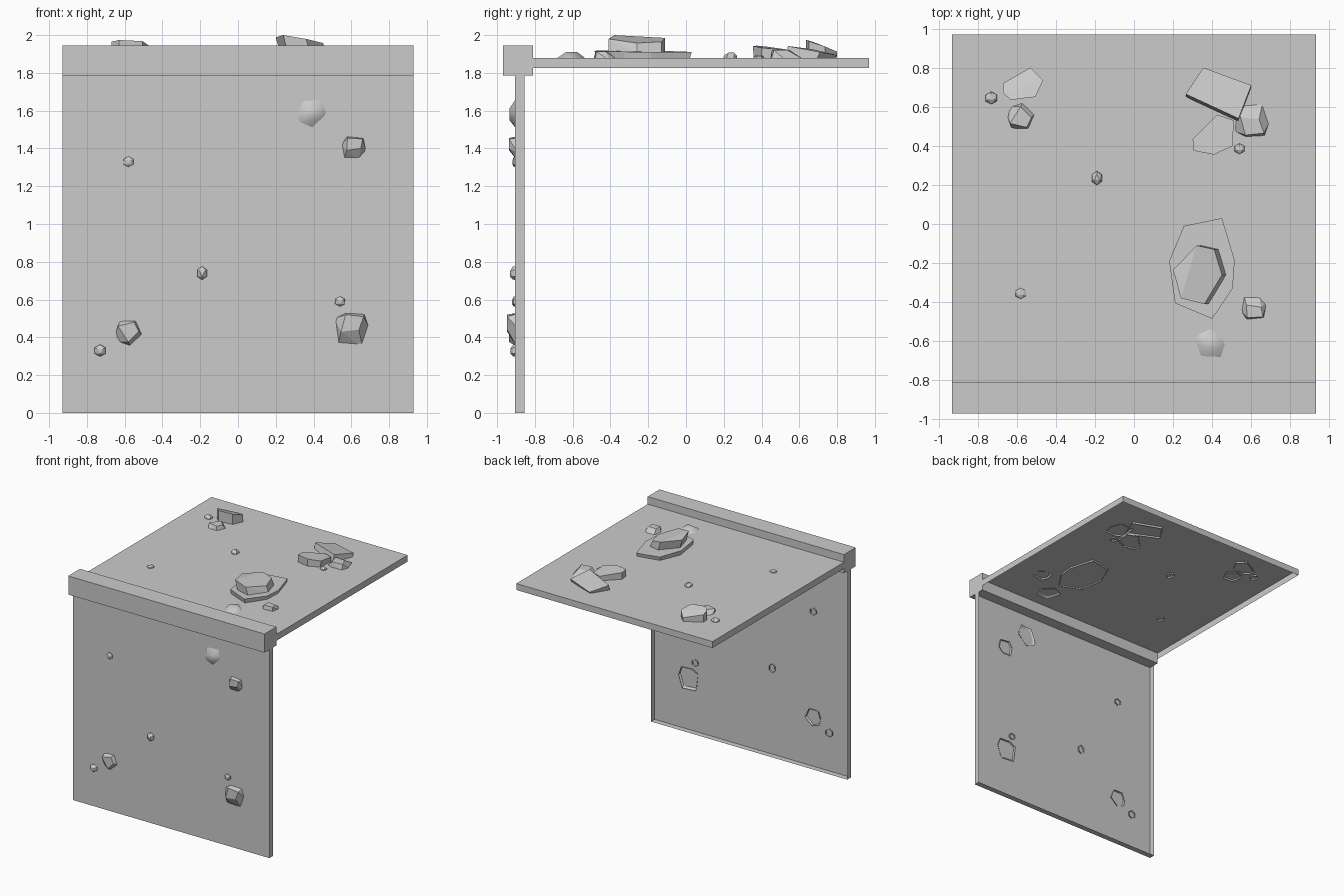
import bpy, bmesh, math
from mathutils import Vector

if "Cube" in bpy.data.objects:
    bpy.data.objects.remove(bpy.data.objects["Cube"])


def finish(name, bm, smooth=False):
    bmesh.ops.recalc_face_normals(bm, faces=bm.faces[:])
    me = bpy.data.meshes.new(name)
    bm.to_mesh(me)
    bm.free()
    for p in me.polygons:
        p.use_smooth = smooth
    ob = bpy.data.objects.new(name, me)
    bpy.context.collection.objects.link(ob)
    return ob


def box(name, lo, hi, open_dir=None):
    """Box between two corners, optionally without the side facing open_dir."""
    bm = bmesh.new()
    bmesh.ops.create_cube(bm, size=1)
    lo, hi = Vector(lo), Vector(hi)
    for v in bm.verts:
        v.co = Vector([(lo[i] + hi[i]) / 2 + v.co[i] * (hi[i] - lo[i]) for i in range(3)])
    bm.normal_update()
    if open_dir:
        d = Vector(open_dir)
        bmesh.ops.delete(bm, geom=[f for f in bm.faces if f.normal.dot(d) > 0.9],
                         context='FACES_ONLY')
    return finish(name, bm)


WALL_Y, ROOF_Z, SINK = -0.905, 1.88, 0.013


def on_wall(u, v, h):
    return (u, WALL_Y - h, v)


def on_roof(u, v, h):
    return (u, 0.975 - v, ROOF_Z + h)


def on_roof_xy(u, v, h):
    return (u, v, ROOF_Z + h)


def rock(name, points, place, smooth=False):
    """Convex chunk from (u, v, height) points, open underneath."""
    bm = bmesh.new()
    for p in points:
        bm.verts.new(place(*p))
    res = bmesh.ops.convex_hull(bm, input=bm.verts[:])
    loose = [v for v in bm.verts if not v.link_faces]
    bmesh.ops.delete(bm, geom=loose, context='VERTS')
    bmesh.ops.dissolve_limit(bm, angle_limit=math.radians(4), verts=bm.verts[:], edges=bm.edges[:])
    bmesh.ops.recalc_face_normals(bm, faces=bm.faces[:])
    bm.normal_update()
    out = (Vector(place(0, 0, 1)) - Vector(place(0, 0, 0))).normalized()
    base = [f for f in bm.faces if f.normal.dot(out) < -0.99]
    bmesh.ops.delete(bm, geom=base, context='FACES_ONLY')
    return finish(name, bm, smooth)


def chunk(base, top, h):
    return [(u, v, -SINK) for u, v in base] + [(u, v, h) for u, v in top]


def pebble(u, v, ru, rv, h):
    ring = [(math.cos(a), math.sin(a)) for a in [0.5 + i * math.tau / 6 for i in range(6)]]
    pts = [(u + ru * c, v + rv * s, -SINK) for c, s in ring]
    pts += [(u + ru * c * 0.9, v + rv * s * 0.9, h * 0.45) for c, s in ring]
    return pts + [(u + ru * 0.5 * c, v + rv * 0.5 * s, h) for c, s in ring[::2]]


# Panels (open shells) and corner beam
box("front_wall", (-0.93, WALL_Y, 0), (0.93, -0.855, 1.79), (0, 1, 0))
box("top_slab", (-0.93, -0.81, 1.825), (0.93, 0.97, ROOF_Z), (0, 0, -1))
box("corner_beam", (-0.93, -0.97, 1.785), (0.93, -0.81, 1.945))

# Stones that repeat on both panels
shared = {
    "stone_low_right": chunk(
        [(.51, .50), (.53, .355), (.66, .345), (.695, .45), (.67, .525), (.57, .53)],
        [(.545, .43), (.64, .44), (.665, .51), (.57, .52)], .042),
    "stone_low_left": chunk(
        [(-.65, .42), (-.625, .49), (-.54, .49), (-.505, .41), (-.57, .35), (-.64, .375)],
        [(-.635, .46), (-.55, .48), (-.525, .43), (-.58, .375)], .032),
    "stone_high": chunk(
        [(.30, 1.56), (.34, 1.67), (.45, 1.675), (.48, 1.58), (.39, 1.495), (.31, 1.53)],
        [(.35, 1.60), (.43, 1.61), (.40, 1.55)], .03),
    "stone_high_right": chunk(
        [(.545, 1.42), (.575, 1.465), (.665, 1.455), (.68, 1.38), (.64, 1.335), (.56, 1.335)],
        [(.58, 1.455), (.66, 1.45), (.65, 1.40), (.575, 1.39)], .032),
    "pebble_high_left": pebble(-.58, 1.33, .032, .03, .014),
    "pebble_middle": pebble(-.19, .74, .031, .038, .027),
    "pebble_low_left": pebble(-.73, .33, .036, .034, .025),
    "pebble_low_right": pebble(.54, .59, .031, .029, .016),
}
for side, place in (("wall", on_wall), ("top", on_roof)):
    for name, pts in shared.items():
        rock(side + "_" + name, pts, place, smooth=(name == "stone_high"))


def slab_rock(name, tops, bottom=-SINK, scale=0.96, shift=(0, 0)):
    """Tilted slab: top outline with heights above a slightly smaller base."""
    cu = sum(p[0] for p in tops) / len(tops)
    cv = sum(p[1] for p in tops) / len(tops)
    base = [(cu + (u - cu) * scale + shift[0], cv + (v - cv) * scale + shift[1], bottom)
            for u, v, h in tops]
    rock(name, tops + base, on_roof_xy)


# Larger slabs lying on the top only
slab_rock("big_slab", [(.255, -.01, .033), (.45, .03, .03), (.515, -.185, .03), (.505, -.33, .032),
                       (.40, -.485, .037), (.21, -.405, .04), (.18, -.19, .038)], scale=.95)
slab_rock("big_slab_upper", [(.20, -.235, .108), (.32, -.11, .105), (.41, -.13, .085),
                             (.45, -.26, .078), (.36, -.41, .1), (.24, -.38, .12)],
          bottom=.02, scale=1.0, shift=(.025, 0))
slab_rock("tilted_slab", [(.355, .80, .014), (.60, .71, .03), (.535, .54, .062), (.265, .665, .046)],
          scale=.98, shift=(0, -.02))
slab_rock("leaning_slab", [(.30, .435, .058), (.425, .56, .04), (.51, .53, .04), (.505, .40, .053),
                           (.41, .355, .062), (.305, .375, .064)], scale=.97)
slab_rock("back_left_slab", [(-.67, .72, .065), (-.53, .80, .032), (-.465, .735, .06),
                             (-.505, .65, .088), (-.63, .635, .094), (-.67, .67, .085)], scale=.97)
